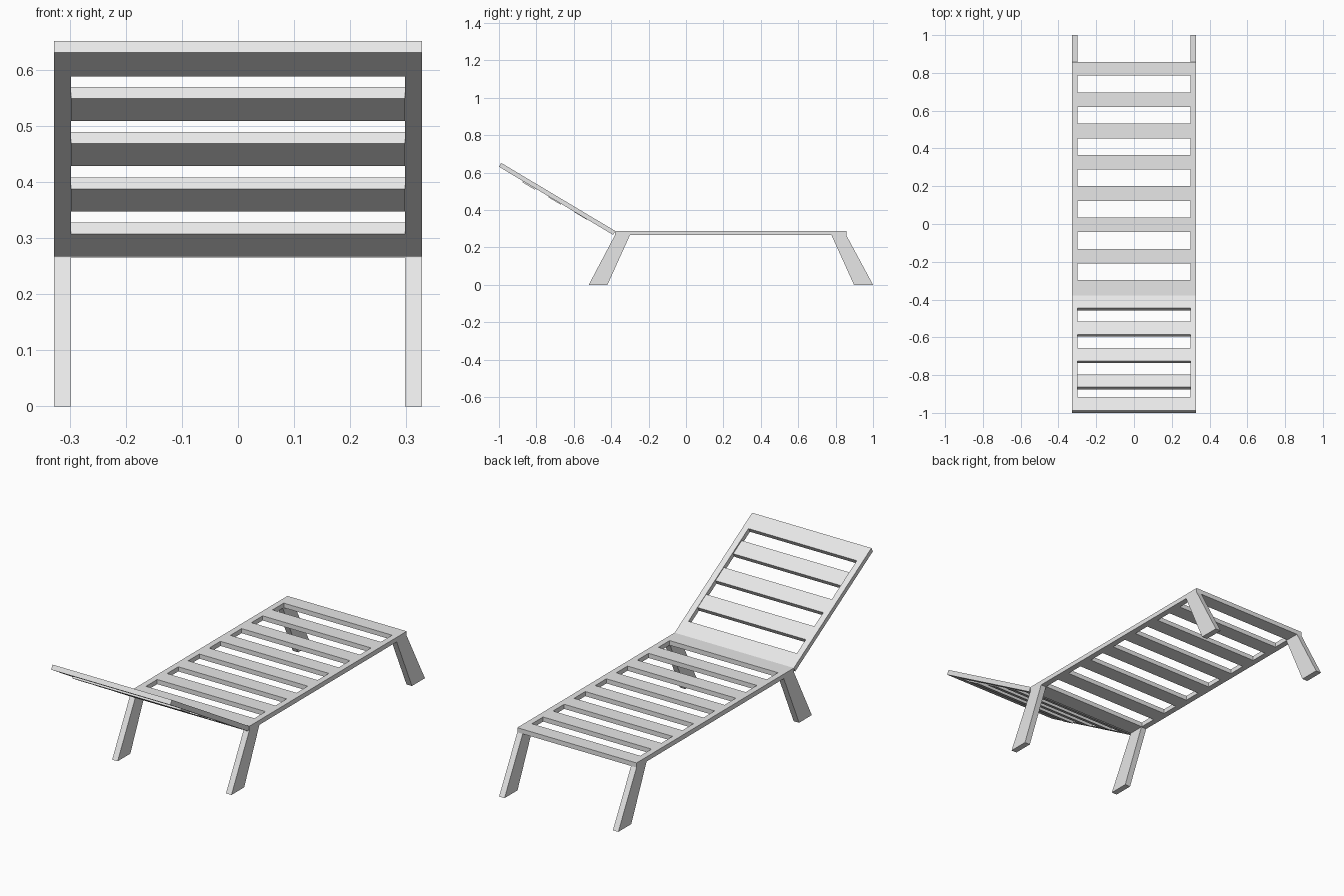
import bpy

if "Cube" in bpy.data.objects:
    bpy.data.objects.remove(bpy.data.objects["Cube"])

mat = bpy.data.materials.new("light grey")
mat.diffuse_color = (0.8, 0.8, 0.8, 1)
mat.use_nodes = True
mat.node_tree.nodes["Principled BSDF"].inputs["Base Color"].default_value = mat.diffuse_color

OUT, INN = 0.328, 0.298            # outer and inner half widths
ZB, ZT = 0.265, 0.288              # underside and top of the seat


def prism(name, profile, x0, x1):
    """Extrude a (y, z) profile from x0 to x1."""
    n = len(profile)
    verts = [(x, y, z) for x in (x0, x1) for y, z in profile]
    area = sum(profile[i][0] * profile[(i + 1) % n][1] -
               profile[(i + 1) % n][0] * profile[i][1] for i in range(n))
    faces = [list(range(n))[::-1], list(range(n, 2 * n))]
    faces += [[i, (i + 1) % n, n + (i + 1) % n, n + i] for i in range(n)]
    if area < 0:
        faces = [f[::-1] for f in faces]
    mesh = bpy.data.meshes.new(name)
    mesh.from_pydata(verts, [], faces)
    mesh.materials.append(mat)
    ob = bpy.data.objects.new(name, mesh)
    bpy.context.collection.objects.link(ob)
    return ob


def pair(name, profile):
    """Same part on the left and right side."""
    prism(name + "_left", profile, -OUT, -INN)
    prism(name + "_right", profile, INN, OUT)


def flat(y0, y1):
    return [(y0, ZB), (y1, ZB), (y1, ZT), (y0, ZT)]


# Seat: side rails, end rails and evenly spaced slats
Y0, Y1 = -0.38, 0.857
PITCH, GAP, FIRST = 0.1657, 0.088, 0.785
pair("seat_side_rail", flat(Y0, Y1))
prism("seat_foot_rail", flat(FIRST, Y1), -INN, INN)
for k in range(6):
    top = FIRST - GAP - k * PITCH
    prism(f"seat_slat_{k + 1}", flat(top - PITCH + GAP, top), -INN, INN)
prism("seat_head_rail", flat(Y0, FIRST - GAP - 6 * PITCH), -INN, INN)

# Splayed legs, running up to the underside of the seat
pair("head_leg", [(-0.52, 0), (-0.42, 0), (-0.30, ZB), (-0.38, ZB)])
pair("foot_leg", [(0.898, 0), (1.0, 0), (Y1, ZB), (0.778, ZB)])

# Tilted backrest
BY, BZ = -0.39, 0.267              # lower underside corner
DY, DZ = -0.61, 0.364              # slope to the upper underside corner
NY, NZ = 0.012, 0.0205             # thickness across the board


def tilted(t0, t1, oy=0, oz=0):
    a = (BY + t0 * DY + oy, BZ + t0 * DZ + oz)
    b = (BY + t1 * DY + oy, BZ + t1 * DZ + oz)
    return [a, b, (b[0] + NY, b[1] + NZ), (a[0] + NY, a[1] + NZ)]


pair("backrest_side_rail", tilted(0, 1))
prism("backrest_lower_rail", tilted(0, 0.11), -INN, INN)
prism("backrest_top_rail", tilted(0.882, 1), -INN, INN)
# The slats step back slightly more steeply than the rails
for k in range(1, 4):
    prism(f"backrest_slat_{k}", tilted(0, 0.11, -0.1395 * k, 0.0805 * k), -INN, INN)
